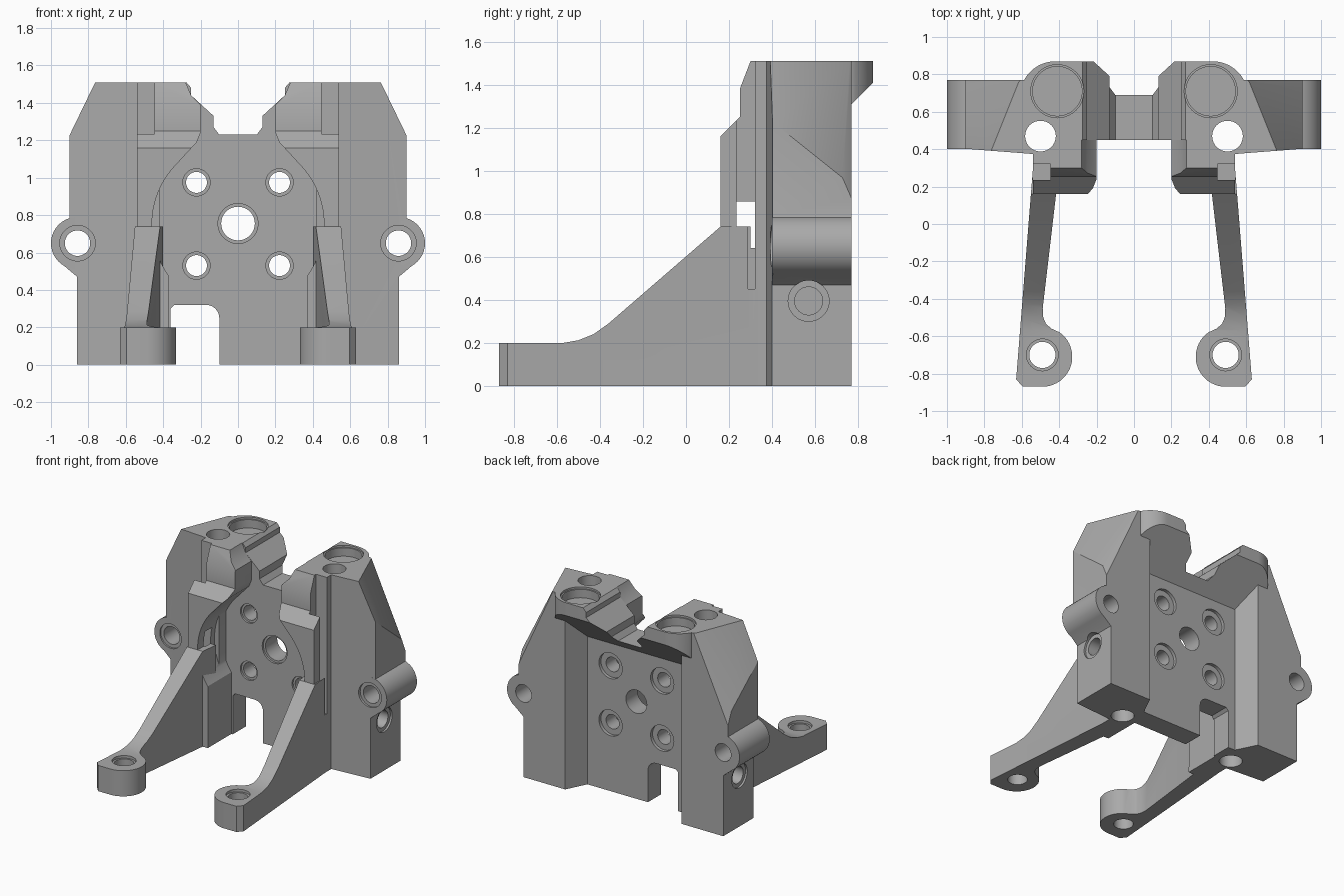
import bpy, bmesh, math
from mathutils import Vector

cube = bpy.data.objects.get("Cube")
if cube:
    bpy.data.objects.remove(cube, do_unlink=True)

metal = bpy.data.materials.new("plain grey")
metal.use_nodes = True
grey = (0.40, 0.40, 0.40, 1)
metal.diffuse_color = grey
metal.node_tree.nodes["Principled BSDF"].inputs["Base Color"].default_value = grey


def prism(name, pts, axis, a, b, side=1):
    """Extrude a 2D outline along an axis from a to b; side -1 mirrors in x."""
    place = {"X": lambda p, t: (t * side, p[0], p[1]),
             "Y": lambda p, t: (p[0] * side, t, p[1]),
             "Z": lambda p, t: (p[0] * side, p[1], t)}[axis]
    bm = bmesh.new()
    low = [bm.verts.new(place(p, a)) for p in pts]
    high = [bm.verts.new(place(p, b)) for p in pts]
    bm.faces.new(low)
    bm.faces.new(high)
    for i in range(len(pts)):
        j = (i + 1) % len(pts)
        bm.faces.new((low[i], low[j], high[j], high[i]))
    bmesh.ops.recalc_face_normals(bm, faces=bm.faces)
    mesh = bpy.data.meshes.new(name)
    bm.to_mesh(mesh)
    bm.free()
    mesh.materials.append(metal)
    ob = bpy.data.objects.new(name, mesh)
    bpy.context.collection.objects.link(ob)
    return ob


def arc(cx, cy, r, start, end, n=12):
    angles = [math.radians(start + (end - start) * i / n) for i in range(n + 1)]
    return [(cx + r * math.cos(t), cy + r * math.sin(t)) for t in angles]


def disc(name, c, r, axis, a, b, side=1):
    return prism(name, arc(c[0], c[1], r, 0, 360, 40)[:-1], axis, a, b, side)


def combine(ob, other, op):
    """Apply a boolean and remove the helper."""
    mod = ob.modifiers.new(op.lower(), "BOOLEAN")
    mod.operation, mod.object, mod.solver = op, other, "EXACT"
    bpy.context.view_layer.objects.active = ob
    bpy.ops.object.modifier_apply(modifier=mod.name)
    bpy.data.objects.remove(other, do_unlink=True)


def slice_off(ob, point, normal, side):
    """Remove everything beyond a plane and close the cut."""
    bm = bmesh.new()
    bm.from_mesh(ob.data)
    flip = Vector((side, 1, 1))
    res = bmesh.ops.bisect_plane(bm, geom=bm.verts[:] + bm.edges[:] + bm.faces[:],
                                 plane_co=Vector(point) * flip,
                                 plane_no=Vector(normal) * flip, clear_outer=True)
    edges = [e for e in res["geom_cut"] if isinstance(e, bmesh.types.BMEdge)]
    bmesh.ops.holes_fill(bm, edges=edges, sides=0)
    bmesh.ops.recalc_face_normals(bm, faces=bm.faces)
    bm.to_mesh(ob.data)
    bm.free()


def plane(a, b, c):
    a, b, c = Vector(a), Vector(b), Vector(c)
    n = (b - a).cross(c - a)
    return a, n if n.x > 0 else -n


# Back plate with the flared overhang along its top
body = prism("bracket_body", [(.45, 0), (.61, 0), (.61, 1.15), (.87, 1.41),
                              (.87, 1.51), (.45, 1.51)], "X", -.6, .6)
for s in (1, -1):
    corner = arc(.42, .68, .19, 90, 30) + [(.61, .7), (.7, .7), (.7, 1), (.42, 1)]
    combine(body, prism("corner", corner, "Z", 1, 1.6, s), "DIFFERENCE")

# Saddle between the two tower tops
half = [(.10, 1.23), (.13, 1.27), (.13, 1.33), (.25, 1.44), (.25, 1.48), (.31, 1.55)]
saddle = half + [(-x, z) for x, z in reversed(half)]
combine(body, prism("saddle", saddle, "Y", .3, 1), "DIFFERENCE")

for s in (1, -1):
    # Side tower with tapered faces
    outline = [(.42, 0), (.86, 0), (.86, .47), (.955, .55), (.9, .79), (.9, 1.51), (.42, 1.51)]
    tower = prism("tower", outline, "Y", .3, .77, s)
    slice_off(tower, *plane((.9, .4, 1.23), (.76, .4, 1.51), (.64, .7, 1.51)), s)
    slice_off(tower, *plane((.9, .77, .87), (.9, .67, 1.1), (.6, .78, 1.5)), s)
    slice_off(tower, (.55, .375, 0), (.035, -.45, 0), s)
    slice_off(tower, (.5, .77, 0), (-.16, .08, 0), s)
    combine(body, tower, "UNION")
    combine(body, disc("side_boss", (.86, .65), .14, "Y", .4, .77, s), "UNION")

    # Front cheek, hollowed by the round cavity
    cheek = prism("cheek", [(.16, 0), (.16, 1.16), (.25, 1.25), (.25, 1.38), (.30, 1.51),
                            (.46, 1.51), (.46, 0)], "X", .15, .54, s)
    cavity = [(0, 1.6), (.31, 1.6), (.28, 1.51), (.25, 1.44), (.2, 1.39), (.2, 1.24),
              (.22, 1.19), (.28, 1.125)]
    cavity += arc(0, .75, .46, 42, -36, 24) + [(.372, -.1), (0, -.1)]
    combine(cheek, prism("cavity", cavity, "Y", 0, .6, s), "DIFFERENCE")
    combine(body, cheek, "UNION")

    # Sloping leg ending in a round foot
    plan = [(.54, .3), (.63, -.83), (.595, -.87)] + arc(.49, -.71, .16, 270, 125, 20)
    plan += [(.44, -.56), (.47, -.535), (.485, -.5), (.488, -.45), (.40, .3)]
    leg = prism("leg", plan, "Z", 0, .8, s)
    profile = [(-.9, -.1), (-.9, .2), (-.57, .2), (-.5, .212), (-.43, .24), (-.36, .29),
               (.16, .74), (.35, .74), (.35, -.1)]
    combine(leg, prism("leg_slope", profile, "X", .2, .8, s), "INTERSECT")
    combine(body, leg, "UNION")

# Cable notch low in the plate
notch = [(-.36, -.1), (-.36, .30), (-.34, .32)] + arc(-.17, .25, .07, 90, 0, 6) + [(-.10, -.1)]
combine(body, prism("notch", notch, "Y", .3, .7), "DIFFERENCE")

# Holes as (centre, radius, axis, from, to), mirrored on both sides
holes = [((.5, .47), .082, "Z", -.1, 1.6),        # tower bolt hole
         ((.41, .71), .132, "Z", 1.43, 1.6),      # top pocket
         ((.41, .71), .142, "Z", 1.495, 1.6),
         ((.49, -.70), .07, "Z", -.1, .3),        # foot hole
         ((.49, -.70), .085, "Z", .18, .3),
         ((.858, .65), .068, "Y", .2, .9),        # boss hole
         ((.858, .65), .095, "Y", .2, .412),
         ((.57, .395), .065, "X", .6, 1.0),       # side hole
         ((.57, .395), .095, "X", .845, 1.0)]
for z in (.53, .975):                             # plate screw holes
    holes += [((.222, z), .056, "Y", .4, .7),
              ((.222, z), .073, "Y", .4, .465),
              ((.222, z), .10, "Y", .585, .7)]
for s in (1, -1):
    for c, r, axis, a, b in holes:
        combine(body, disc("hole", c, r, axis, a, b, s), "DIFFERENCE")
    # Slot down the outer face of the cheek
    slot = [(.235, .45), (.32, .45), (.32, 1.6), (.235, 1.6)]
    combine(body, prism("slot", slot, "X", .447, .541, s), "DIFFERENCE")
combine(body, disc("centre_hole", (0, .755), .09, "Y", .3, .8), "DIFFERENCE")
combine(body, disc("centre_rim", (0, .755), .107, "Y", .3, .465), "DIFFERENCE")

# Smooth round surfaces, keep machined edges sharp
bpy.ops.object.select_all(action="DESELECT")
body.select_set(True)
bpy.context.view_layer.objects.active = body
bpy.ops.object.shade_smooth_by_angle(angle=math.radians(25))
